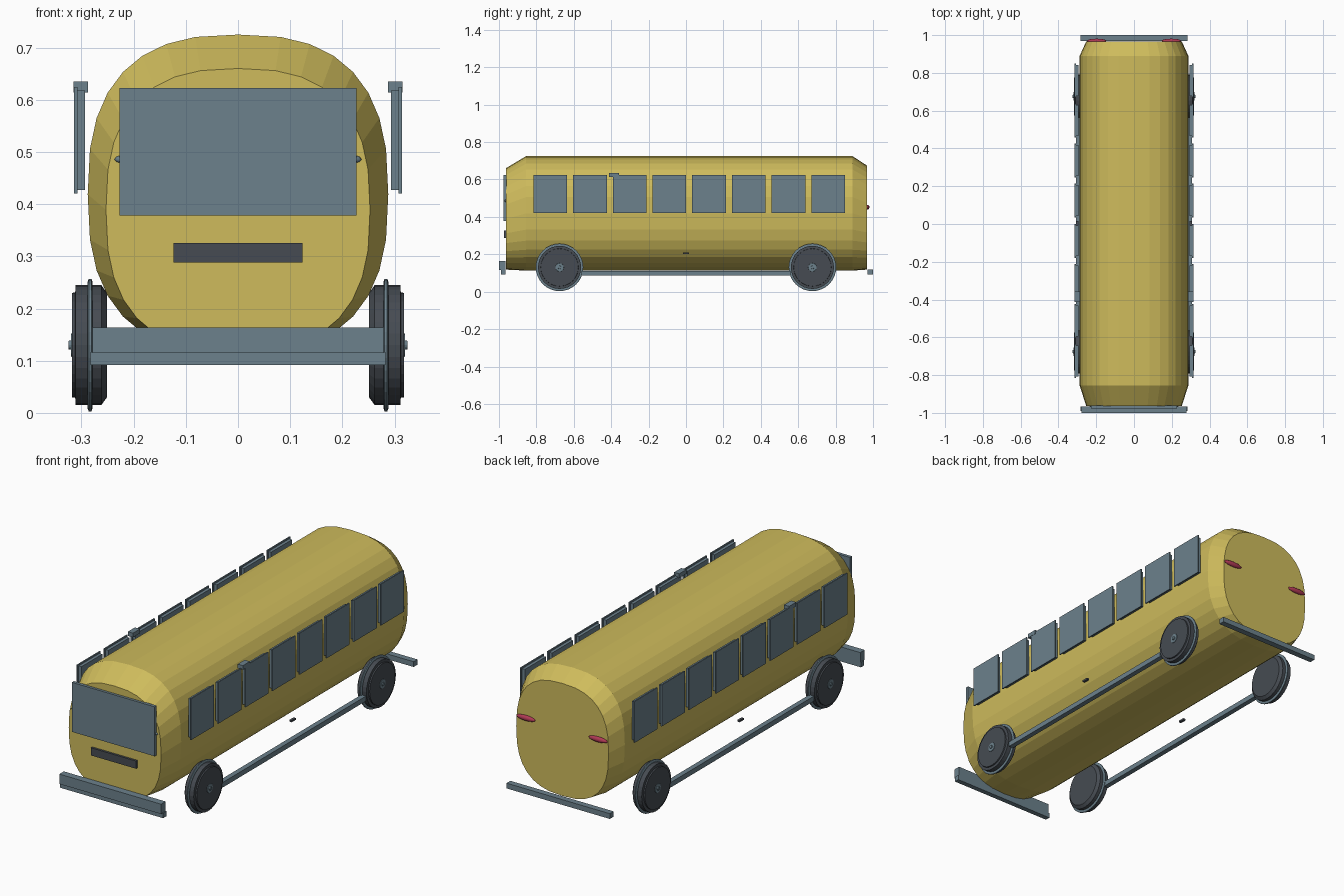
import bpy, bmesh, math
from mathutils import Matrix

if "Cube" in bpy.data.objects:
    bpy.data.objects.remove(bpy.data.objects["Cube"])


def material(name, rgb):
    m = bpy.data.materials.new(name)
    m.diffuse_color = (*rgb, 1)
    m.use_nodes = True
    m.node_tree.nodes["Principled BSDF"].inputs["Base Color"].default_value = m.diffuse_color
    return m


YELLOW = material("bus_yellow", (0.62, 0.50, 0.107))
STEEL = material("slate_steel", (0.15, 0.22, 0.262))
DARK = material("dark_rubber", (0.061, 0.071, 0.084))
RED = material("lamp_red", (0.43, 0.042, 0.09))


def finish(bm, name, mat):
    bmesh.ops.recalc_face_normals(bm, faces=bm.faces)
    me = bpy.data.meshes.new(name)
    bm.to_mesh(me)
    bm.free()
    me.materials.append(mat)
    ob = bpy.data.objects.new(name, me)
    bpy.context.collection.objects.link(ob)
    return ob


def box(name, mat, x, y, z):
    """Box from (min, max) ranges on each axis."""
    bm = bmesh.new()
    bmesh.ops.create_cube(bm, size=1)
    for v in bm.verts:
        for i, (lo, hi) in enumerate((x, y, z)):
            v.co[i] = (lo + hi) / 2 + v.co[i] * (hi - lo)
    return finish(bm, name, mat)


def side_box(name, mat, side, x, y, z):
    return box(name, mat, tuple(sorted((side * x[0], side * x[1]))), y, z)


def ellipsoid(name, mat, center, radii):
    bm = bmesh.new()
    bmesh.ops.create_uvsphere(bm, u_segments=16, v_segments=8, radius=1)
    bmesh.ops.transform(bm, verts=bm.verts,
                        matrix=Matrix.Translation(center) @ Matrix.Diagonal((*radii, 1)))
    ob = finish(bm, name, mat)
    for p in ob.data.polygons:
        p.use_smooth = True
    return ob


def loft(name, mat, rings):
    """Bridge point rings and cap both ends."""
    bm = bmesh.new()
    loops = [[bm.verts.new(p) for p in ring] for ring in rings]
    n = len(loops[0])
    for a, b in zip(loops, loops[1:]):
        for i in range(n):
            bm.faces.new((a[i], a[(i + 1) % n], b[(i + 1) % n], b[i]))
    bm.faces.new(loops[0])
    bm.faces.new(loops[-1])
    return finish(bm, name, mat)


def body_ring(y, half_w, z_lo, z_hi, n=32):
    """Rounded-square cross-section."""
    cz, hh, e = (z_lo + z_hi) / 2, (z_hi - z_lo) / 2, 0.77
    pts = []
    for i in range(n):
        c, s = math.cos(math.tau * i / n), math.sin(math.tau * i / n)
        pts.append((half_w * math.copysign(abs(c) ** e, c), y,
                    cz + hh * math.copysign(abs(s) ** e, s)))
    return pts


def turned(name, mat, side, cy, cz, profile, n=32):
    """Solid turned around the x axis from (x, radius) pairs."""
    rings = [[(side * x, cy + r * math.cos(math.tau * i / n), cz + r * math.sin(math.tau * i / n))
              for i in range(n)] for x, r in profile]
    return loft(name, mat, rings)


# Body shell with tapered nose and tail
loft("body", YELLOW, [body_ring(-0.963, 0.253, 0.118, 0.66),
                      body_ring(-0.855, 0.288, 0.113, 0.725),
                      body_ring(0.89, 0.288, 0.113, 0.725),
                      body_ring(0.967, 0.253, 0.118, 0.675)])

# Nose: windscreen, grille and front bumper
box("windscreen", STEEL, (-0.227, 0.227), (-0.976, -0.96), (0.378, 0.623))
box("grille", DARK, (-0.124, 0.124), (-0.974, -0.96), (0.288, 0.326))
box("front_bumper", STEEL, (-0.279, 0.279), (-1.0, -0.965), (0.115, 0.164))
box("front_bumper_lip", STEEL, (-0.283, 0.283), (-0.99, -0.965), (0.092, 0.117))
box("rear_bumper", STEEL, (-0.283, 0.283), (0.97, 1.0), (0.092, 0.118))

for side, tag in ((1, "right"), (-1, "left")):
    # Lamps
    ellipsoid("headlamp_" + tag, STEEL, (side * 0.187, -0.965, 0.486), (0.05, 0.009, 0.012))
    ellipsoid("tail_lamp_" + tag, RED, (side * 0.198, 0.97, 0.452), (0.052, 0.011, 0.013))

    # Window row: pane on a slightly smaller frame block
    for k in range(8):
        y = -0.725 + k * 0.2121
        side_box(f"window_frame_{tag}_{k}", STEEL, side, (0.293, 0.309),
                 (y - 0.082, y + 0.082), (0.427, 0.618))
        side_box(f"window_pane_{tag}_{k}", STEEL, side, (0.308, 0.314),
                 (y - 0.09, y + 0.09), (0.42, 0.625))

    # Marker block above the windows, side rail and door handle
    side_box("marker_" + tag, STEEL, side, (0.287, 0.315), (-0.412, -0.357), (0.614, 0.635))
    side_box("side_rail_" + tag, STEEL, side, (0.283, 0.308), (-0.56, 0.56), (0.086, 0.111))
    side_box("door_handle_" + tag, DARK, side, (0.293, 0.306), (-0.016, 0.016), (0.201, 0.21))

    # Wheels: tyre, thin rim ring and hub
    for cy, end in ((-0.676, "front"), (0.676, "rear")):
        name = f"{end}_{tag}"
        turned("tyre_" + name, DARK, side, cy, 0.13,
               [(0.251, 0.1), (0.262, 0.115), (0.311, 0.115), (0.312, 0.101), (0.318, 0.1)])
        turned("rim_ring_" + name, STEEL, side, cy, 0.13,
               [(0.279, 0.122), (0.281, 0.127), (0.286, 0.127), (0.288, 0.122)])
        turned("hub_" + name, STEEL, side, cy, 0.13,
               [(0.315, 0.024), (0.32, 0.022), (0.3205, 0.009), (0.325, 0.008)], 16)
